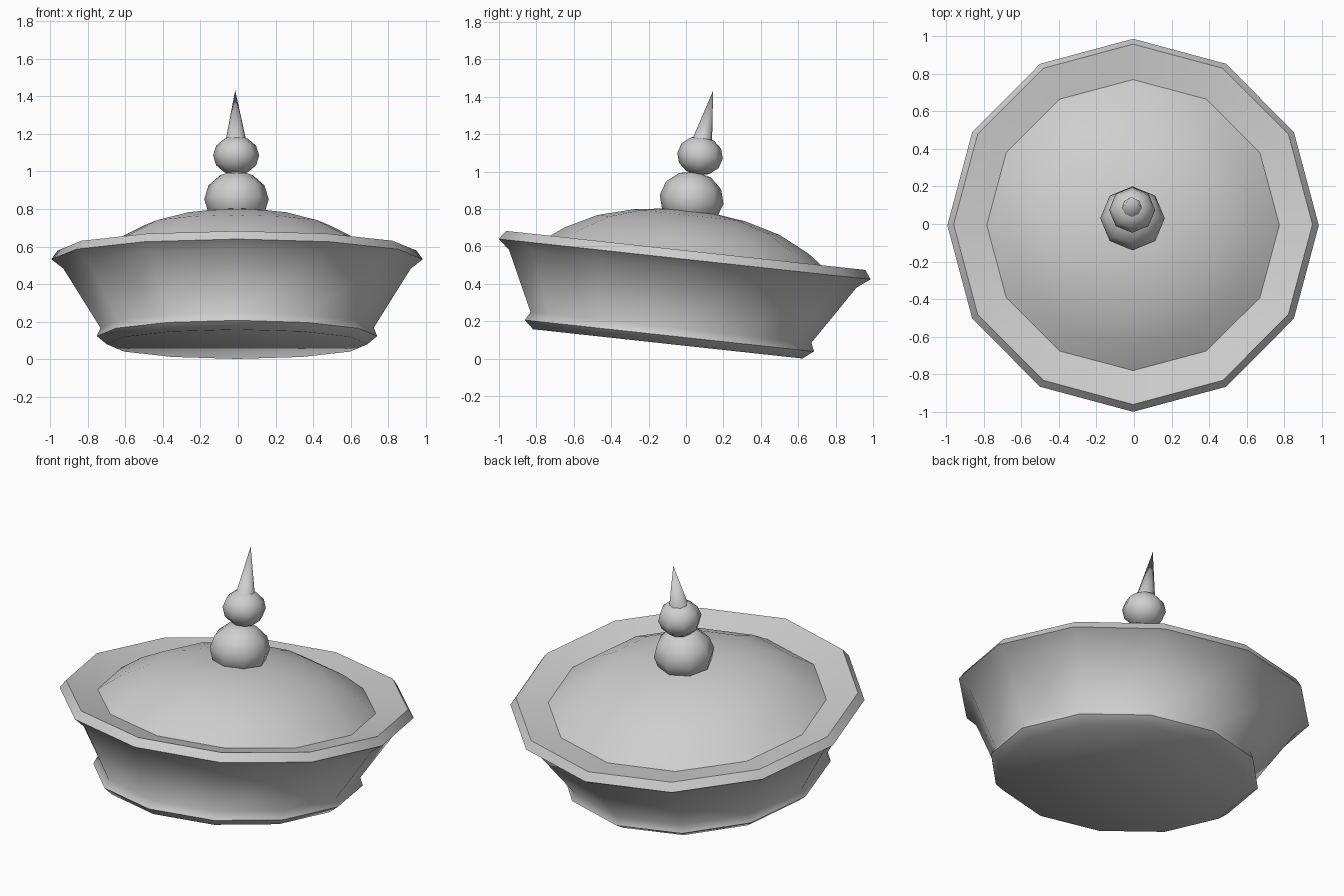
import bpy, bmesh
from math import sin, cos, pi, radians
from mathutils import Matrix, Vector

cube = bpy.data.objects.get("Cube")
if cube:
    bpy.data.objects.remove(cube)

grey = bpy.data.materials.new("light grey")
grey.use_nodes = True
COLOUR = (0.62, 0.62, 0.62, 1)
grey.diffuse_color = COLOUR
grey.node_tree.nodes["Principled BSDF"].inputs["Base Color"].default_value = COLOUR

TILT = Matrix.Translation((-0.005, 0, -0.008)) @ Matrix.Rotation(radians(-6.2), 4, 'X')


def finish(bm, name, angle):
    mesh = bpy.data.meshes.new(name)
    bm.to_mesh(mesh)
    bm.free()
    mesh.materials.append(grey)
    ob = bpy.data.objects.new(name, mesh)
    bpy.context.collection.objects.link(ob)
    bpy.ops.object.select_all(action='DESELECT')
    ob.select_set(True)
    bpy.context.view_layer.objects.active = ob
    bpy.ops.object.shade_smooth_by_angle(angle=radians(angle))
    return ob


def lathe(name, profile, sides=12, angle=60):
    """Turn (radius, height, x scale) rows, listed bottom to top, round a leaning axis."""
    bm = bmesh.new()
    rings = []
    for r, h, sx in profile:
        lean = -0.065 - max(0, 0.538 - h) * 0.09
        n = sides if r else 1
        rings.append([bm.verts.new((sx * r * cos(2 * pi * j / sides),
                                    lean + r * sin(2 * pi * j / sides), h))
                      for j in range(n)])
    for low, high in zip(rings, rings[1:]):
        for j in range(sides):
            k = (j + 1) % sides
            if len(high) == 1:
                bm.faces.new((low[j], low[k], high[0]))
            else:
                bm.faces.new((low[j], low[k], high[k], high[j]))
    if name == "body":
        bm.faces.new(rings[0][::-1])
    bm.transform(TILT)
    return finish(bm, name, angle)


def ball(name, centre, radius, height):
    bm = bmesh.new()
    bmesh.ops.create_uvsphere(bm, u_segments=8, v_segments=6, radius=1)
    bm.transform(Matrix.Translation(centre) @ Matrix.Rotation(radians(-8), 4, 'X')
                 @ Matrix.Diagonal((radius, radius, height, 1)))
    return finish(bm, name, 70)


# Tapered body with a flared base bead and a rolled rim
lathe("body", [(0.724, 0.076, 0.96), (0.778, 0.12, 0.96), (0.755, 0.165, 0.965),
               (0.935, 0.485, 0.99), (1.0, 0.536, 0.99), (0.966, 0.583, 0.99),
               (0.78, 0.545, 1)])

# Shallow domed top inside the rim
lathe("dome", [(0.78, 0.545, 1), (0.656, 0.636, 1), (0.49, 0.72, 1),
               (0.3, 0.772, 1), (0.15, 0.792, 1), (0, 0.797, 1)])

# Stacked finial balls
ball("lower_ball", (-0.008, 0.03, 0.852), 0.172, 0.15)
ball("upper_ball", (-0.01, 0.075, 1.085), 0.123, 0.105)

# Leaning spike
bm = bmesh.new()
base = Vector((-0.01, 0.07, 1.1))
tip = bm.verts.new((-0.015, 0.145, 1.433))
ring = [bm.verts.new(base + Vector((0.068 * cos(pi * j / 4), 0.068 * sin(pi * j / 4), 0)))
        for j in range(8)]
for j in range(8):
    bm.faces.new((ring[j], ring[(j + 1) % 8], tip))
bm.faces.new(ring[::-1])
finish(bm, "spike", 50)
